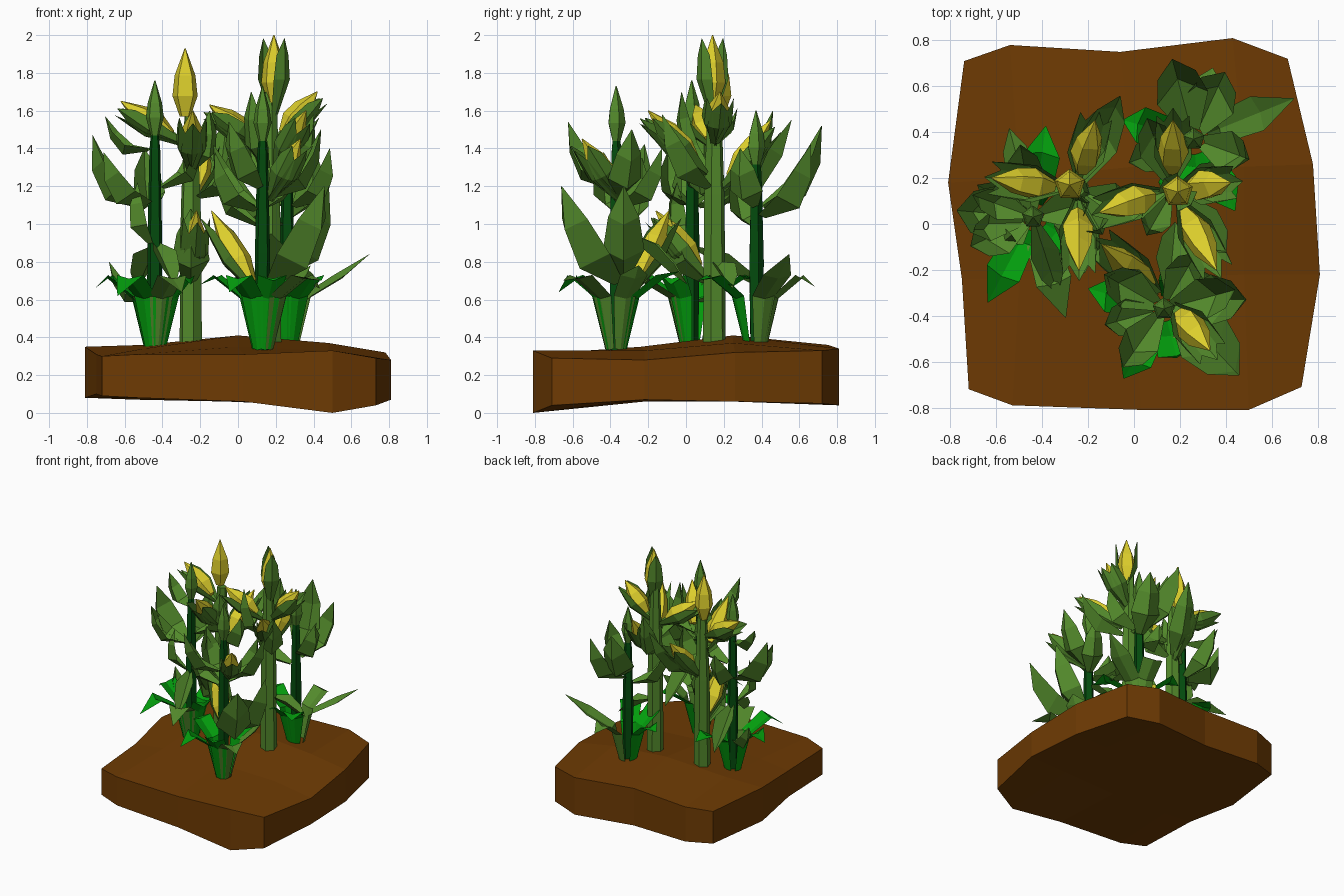
import bpy, bmesh, math
from mathutils import Vector as V

cube = bpy.data.objects.get("Cube")
if cube:
    bpy.data.objects.remove(cube, do_unlink=True)


def material(name, r, g, b):
    m = bpy.data.materials.new(name)
    m.use_nodes = True
    m.diffuse_color = (r, g, b, 1)
    bsdf = next(n for n in m.node_tree.nodes if n.type == "BSDF_PRINCIPLED")
    bsdf.inputs["Base Color"].default_value = (r, g, b, 1)
    bsdf.inputs["Roughness"].default_value = 1
    bsdf.inputs["Specular IOR Level"].default_value = 0
    return m


BROWN = material("soil brown", .155, .043, .001)
BRIGHT = material("bright green", .001, .34, .004)
DARK = material("dark green", .001, .07, .004)
MID = material("leaf green", .085, .25, .024)
YELLOW = material("corn yellow", .72, .62, .025)
UP = V((0, 0, 1))


def finish(bm, name, mat):
    mesh = bpy.data.meshes.new(name)
    bm.to_mesh(mesh)
    bm.free()
    mesh.materials.append(mat)
    obj = bpy.data.objects.new(name, mesh)
    bpy.context.collection.objects.link(obj)
    return obj


def ribbon(bm, points, widths, out, fold):
    """Folded leaf blade along a path, its ridge pushed towards out."""
    side = (points[-1] - points[0]).cross(out).normalized()
    rows = []
    for p, w in zip(points, widths):
        rows.append([bm.verts.new(q) for q in
                     (p - side * w / 2, p + out * w * fold, p + side * w / 2)])
    for a, b in zip(rows, rows[1:]):
        for i in range(2):
            bm.faces.new((a[i], a[i + 1], b[i + 1], b[i]))


def tube(bm, start, end, profile, sides):
    """Round body from start to end; profile lists (position, radius)."""
    axis = (end - start).normalized()
    u = axis.cross(V((.3, 1, .1))).normalized()
    v = axis.cross(u)
    rings = []
    for t, r in profile:
        c = start.lerp(end, t)
        rings.append([bm.verts.new(c + (u * math.cos(a) + v * math.sin(a)) * r)
                      for a in (math.tau * k / sides for k in range(sides))])
    for a, b in zip(rings, rings[1:]):
        for k in range(sides):
            j = (k + 1) % sides
            bm.faces.new((a[k], a[j], b[j], b[k]))
    bm.faces.new(rings[0][::-1])
    bm.faces.new(rings[-1])


def polar(x, y, angle, reach, z):
    a = math.radians(angle)
    return V((x + reach * math.cos(a), y + reach * math.sin(a), z))


def leaf(bm, base, tip, width):
    """Broad pointed leaf: cupped when rising, arched when drooping."""
    d = (tip - base).normalized()
    out = (d * d.z - UP).normalized()
    bow = 1 if d.z > 0 else -1
    path = [base.lerp(tip, t) + out * s * bow for t, s in
            ((0, 0), (.35, .05), (.7, .035), (1, 0))]
    ribbon(bm, path, [width * k for k in (.3, 1, .75, .02)], out, .48)


def blades(bm, x, y, entries):
    """Ground blades that rise, bend over and taper; (angle, reach, tip height)."""
    for angle, reach, z in entries:
        path = [polar(x, y, angle, r, h) for r, h in
                ((.05, .34), (.11, .62), (.11 + reach * .4, .73), (reach, z))]
        a = math.radians(angle)
        out = V((math.cos(a) * .6, math.sin(a) * .6, -.8))
        ribbon(bm, path, (.06, .13, .16, .004), out, .15)


def ear(cobs, husks, base, tip, down=None, angles=(-62, 0, 62)):
    """Yellow cob with husk blades set at angles round its underside."""
    tube(cobs, base, tip, ((0, .03), (.3, .07), (.6, .058), (1, .003)), 5)
    d = (tip - base).normalized()
    down = down or (d * d.z - UP).normalized()
    across = d.cross(down)
    for angle in angles:
        a = math.radians(angle)
        out = down * math.cos(a) + across * math.sin(a)
        path = [base - d * .08, base.lerp(tip, .35) + out * .06,
                base.lerp(tip, .7) + out * .065, base.lerp(tip, .95) + out * .08]
        ribbon(husks, path, (.04, .12, .09, .004), out, .2)


# Soil slab: a warped grid of four rows, each column (x, y, top, bottom)
rows = [
    [(-.72, -.72, .3, .09), (-.53, -.79, .31, .08), (.03, -.81, .31, .06),
     (.5, -.81, .33, 0), (.73, -.71, .29, .04)],
    [(-.75, -.24, .31, .1), (-.5, -.24, .34, .08), (0, -.24, .35, .06),
     (.48, -.22, .33, .06), (.81, -.22, .28, .07)],
    [(-.81, .18, .35, .08), (-.5, .2, .36, .08), (0, .25, .41, .06),
     (.48, .25, .37, .06), (.78, .26, .32, .06)],
    [(-.74, .71, .34, .08), (-.54, .78, .35, .07), (-.06, .75, .36, .06),
     (.43, .81, .34, .04), (.67, .72, .33, .05)],
]
bm = bmesh.new()
top = [[bm.verts.new((x, y, t)) for x, y, t, b in row] for row in rows]
low = [[bm.verts.new((x, y, b)) for x, y, t, b in row] for row in rows]
for j in range(3):
    for i in range(4):
        for g in (top, low):
            bm.faces.new((g[j][i], g[j][i + 1], g[j + 1][i + 1], g[j + 1][i]))


def rim(g):
    return g[0] + [r[-1] for r in g[1:-1]] + g[-1][::-1] + [r[0] for r in g[-2:0:-1]]


edge, under = rim(top), rim(low)
for k in range(len(edge)):
    n = (k + 1) % len(edge)
    bm.faces.new((edge[k], under[k], under[n], edge[n]))
bmesh.ops.recalc_face_normals(bm, faces=bm.faces)
finish(bm, "soil_slab", BROWN)


def tufted_plant(name, x, y, height, bright_tuft, leafy_tuft, leaves):
    """Dark spear stalk, two-tone drooping tuft, and upper leaves."""
    bm = bmesh.new()
    tube(bm, V((x, y, .33)), V((x, y, height)),
         ((0, .035), (.4, .042), (.8, .03), (1, .004)), 5)
    finish(bm, name + "_stalk", DARK)
    bm = bmesh.new()
    blades(bm, x, y, bright_tuft)
    finish(bm, name + "_tuft", BRIGHT)
    bm = bmesh.new()
    blades(bm, x, y, leafy_tuft)
    for angle, z, reach, tip, width in leaves:
        leaf(bm, polar(x, y, angle, .03, z), polar(x, y, angle, reach, tip), width)
    # closed bud around the spear tip
    tube(bm, V((x, y, height - .2)), V((x, y, height + .1)),
         ((0, .02), (.35, .05), (.6, .04), (1, .003)), 5)
    finish(bm, name + "_leaves", MID)


tufted_plant("left_rear_plant", .26, .37, 1.5,
             [(165, .32, .7), (-60, .36, .7), (-110, .3, .7)],
             [(22, .47, .84), (75, .32, .67)],
             [(105, 1.1, .36, 1.52, .23), (65, 1.05, .32, 1.42, .22),
              (-20, 1.1, .24, 1.4, .18), (200, 1.0, .3, 1.3, .17)])
tufted_plant("right_plant", -.44, .03, 1.66,
             [(-118, .42, .62), (82, .4, .7), (172, .32, .66), (-30, .22, .68)],
             [(-72, .46, .64)],
             [(175, 1.1, .33, 1.47, .24), (205, 1.12, .3, 1.38, .2), (160, 1.4, .28, 1.57, .13),
              (-140, .9, .12, 1.22, .13), (100, 1.1, .32, 1.4, .17), (150, .6, .28, .8, .12),
              (15, 1.2, .24, 1.5, .17), (-72, .9, .35, .67, .13), (105, .88, .4, .65, .14)])
tufted_plant("front_plant", .13, -.37, 1.63,
             [(-120, .35, .64), (165, .34, .68), (70, .36, .75), (-75, .22, .7)],
             [(25, .28, .78), (-42, .42, .7)],
             [(-125, 1.2, .31, 1.54, .17), (150, 1.1, .3, 1.42, .18), (-165, 1.08, .26, 1.38, .17),
              (15, 1.15, .32, 1.5, .18), (60, 1.1, .28, 1.4, .16)])


def corn(name, x, y, ears, leaves, height=None, crown=None, crown_husks=()):
    """Slanted ears and broad leaves, with an optional thick stalk and top ear."""
    cobs, husks = bmesh.new(), bmesh.new()
    for tx, ty, tz, drop in ears:
        tip = V((tx, ty, tz))
        base = V((x, y, tz - drop)).lerp(V((tx, ty, tz - drop)), .28)
        ear(cobs, husks, base, tip)
    for angle, z, reach, tip, width in leaves:
        leaf(husks, polar(x, y, angle, .04, z), polar(x, y, angle, reach, tip), width)
    if height:
        tube(husks, V((x, y, .34)), V((x, y, height)), ((0, .062), (.6, .055), (1, .035)), 6)
    if crown:
        c = V(crown)
        ear(cobs, husks, c - UP * .36, c, V((.7, -.7, 0)), crown_husks)
    finish(cobs, name + "_ears", YELLOW)
    finish(husks, name + "_stalk_and_leaves", MID)


corn("right_corn", -.25, .15,
     [(-.62, .2, 1.65, .18), (-.24, -.2, 1.6, .27), (-.17, .45, 1.45, .28),
      (-.22, -.16, 1.07, .3)],
     [(-90, .7, .24, 1.08, .2), (65, 1.15, .45, 1.55, .18), (-20, 1.15, .24, 1.4, .17),
      (-60, 1.3, .2, 1.6, .14)],
     1.57, (-.28, .17, 1.93))
corn("left_corn", .17, .15,
     [(.42, .18, 1.7, .22), (-.15, .05, 1.63, .18), (.36, -.2, 1.6, .28),
      (.17, .45, 1.55, .3)],
     [(-50, 1.2, .36, 1.58, .18), (110, 1.2, .33, 1.6, .17),
      (-120, 1.3, .2, 1.7, .14), (20, .8, .28, .66, .13)],
     1.7, (.19, .14, 2), (0, 180))
corn("front_corn", .15, -.33,
     [(-.14, -.09, 1.07, .38), (.33, -.55, 1.45, .26)],
     [(-47, .7, .45, 1.2, .26), (0, .72, .33, 1.2, .22),
      (85, .95, .34, .68, .14), (160, 1.0, .28, 1.35, .16)])
